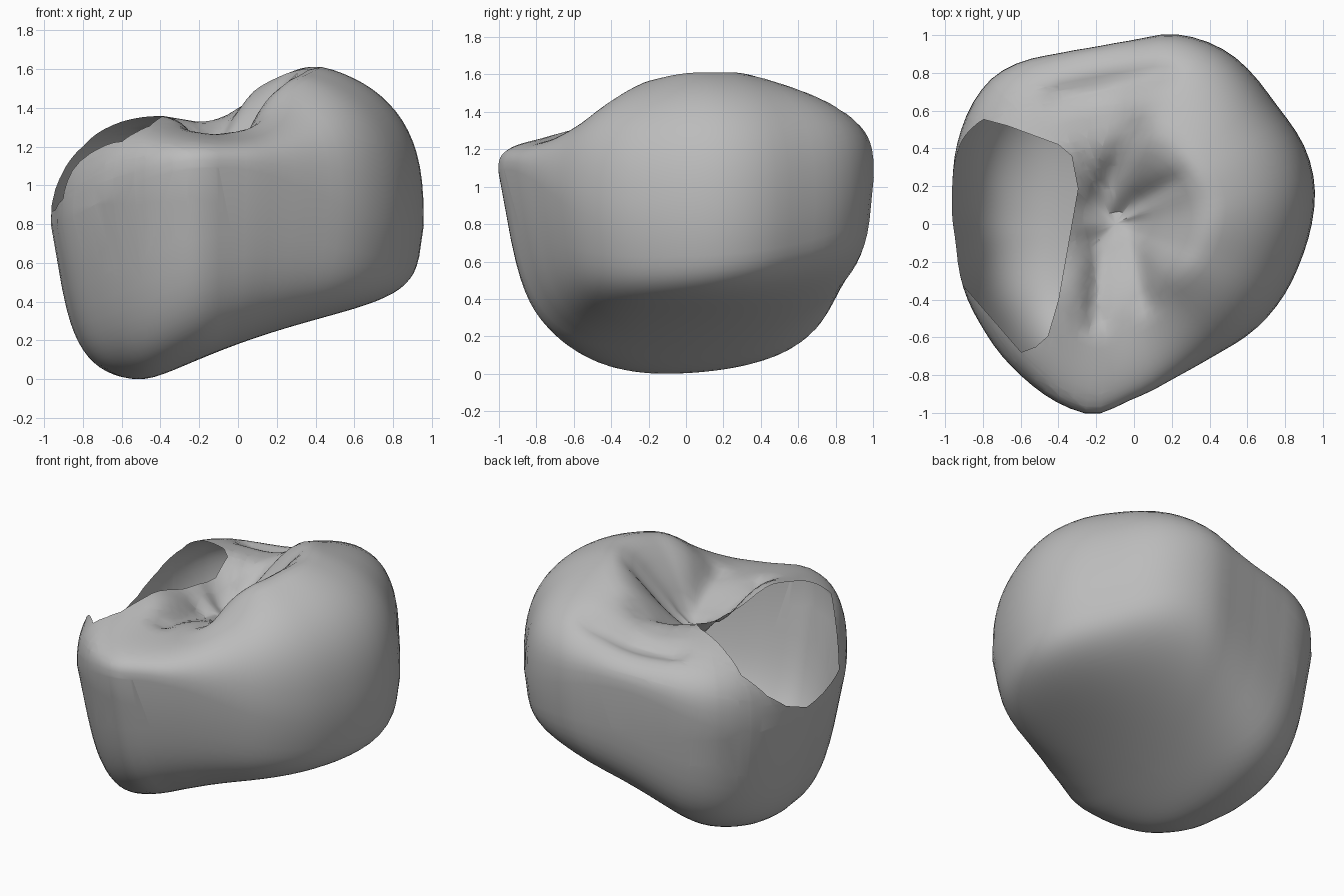
import bpy, bmesh, math
from mathutils import Vector

cube = bpy.data.objects.get("Cube")
if cube:
    bpy.data.objects.remove(cube, do_unlink=True)

CX = -0.1          # centre of the plan outline
SEGMENTS, RINGS = 80, 24

# Widest outline of the crown, seen in plan
OUTLINE = [(.96, .2), (.91, .4), (.75, .63), (.53, .89), (.38, .97), (.2, 1.01), (0, .97),
           (-.2, .935), (-.4, .9), (-.6, .86), (-.75, .78), (-.85, .65), (-.93, .45),
           (-.96, .2), (-.94, -.1), (-.9, -.35), (-.8, -.55), (-.6, -.8), (-.4, -.95),
           (-.2, -1.02), (-.05, -.94), (.2, -.82), (.33, -.75), (.45, -.68), (.65, -.55),
           (.8, -.37), (.88, -.2), (.95, .05)]
# Height of the chewing rim by angle in degrees
RIM = [(0, 1.65), (35, 1.64), (62, 1.55), (74, 1.47), (83, 1.38), (95, 1.31), (135, 1.38),
       (165, 1.42), (200, 1.38), (238, 1.36), (255, 1.28), (278, 1.25), (300, 1.37), (325, 1.57)]
# Grooves running over the chewing surface
GROOVES = [((-.4, .68), (.15, .8)), ((-.2, .1), (0, .5)), ((0, 0), (.06, -.4)),
           ((-.2, -.1), (-.2, -.5)), ((-.1, .05), (.2, .22))]
# Plan outline of the side opening, anticlockwise, and its sill as (y, z)
OPENING = [(-.27, .05), (-.33, .36), (-.4, .42), (-.67, .52), (-.82, .56), (-1.1, .5),
           (-1.1, -.1), (-.9, -.33), (-.75, -.55), (-.6, -.68), (-.52, -.65),
           (-.43, -.57), (-.4, -.4)]
SILL = [(-.7, 1.1), (-.5, .99), (-.3, .91), (-.1, .86), (.1, .85), (.3, .93), (.44, 1.04),
        (.56, 1.2)]


def periodic(table, angle):
    """Interpolate (degrees, value) pairs around a full turn."""
    table = sorted(table)
    table = [(table[-1][0] - 360, table[-1][1])] + table + [(table[0][0] + 360, table[0][1])]
    for (a, u), (b, v) in zip(table, table[1:]):
        if a <= angle <= b:
            return u + (v - u) * (angle - a) / (b - a)


def smooth_periodic(table, angle, spread):
    offsets = [spread * k / 3 for k in range(-3, 4)]
    return sum(periodic(table, (angle + o) % 360) for o in offsets) / len(offsets)


radii = [(math.degrees(math.atan2(y, x - CX)) % 360, math.hypot(x - CX, y)) for x, y in OUTLINE]


def groove_depth(x, y):
    depth = 0
    p = Vector((x, y))
    for a, b in GROOVES:
        a, d = Vector(a), Vector(b) - Vector(a)
        t = min(1, max(0, (p - a).dot(d) / d.length_squared))
        depth = max(depth, math.exp(-((p - a - d * t).length / .06) ** 2))
    return .05 * depth


def top_height(x, y, rho, deg):
    t = min(1, rho / .52)
    t = t * t * (3 - 2 * t)
    pit = 1.15
    return pit + (smooth_periodic(RIM, deg, 10) - pit) * t - groove_depth(x, y)


def base_height(x, y):
    slope = .21 + .37 * x - .17 * x * x
    return (slope + math.sqrt(slope * slope + .003)) / 2 + .16 * (y + .22) ** 2 - .045


def crown_point(deg, rho, upper):
    a = math.radians(deg)
    c, s = math.cos(a), math.sin(a)
    power = 2.8 + .5 * s * s if upper else 5
    bulge = max(0, 1 - rho ** power) ** (1 / power)
    # Below the waist the walls lean in, most of all at the front
    taper = 0 if upper else .11 - .055 * c - .045 * s
    r = smooth_periodic(radii, deg, 4) * rho * (1 - taper * bulge)
    x, y = CX + r * c, r * s
    waist = .78 + .3 * abs(s) ** 3
    goal = top_height(x, y, rho, deg) if upper else base_height(x, y)
    return Vector((x, y, waist + (goal - waist) * bulge))


# Crown shell: rings from the base centre, out to the waist, in to the top centre
bm = bmesh.new()
steps = [(math.sin(math.pi / 2 * k / RINGS), False) for k in range(1, RINGS + 1)]
steps += [(rho, True) for rho, _ in reversed(steps[:-1])]
rings = [[bm.verts.new(crown_point(360 * i / SEGMENTS, rho, up)) for i in range(SEGMENTS)]
         for rho, up in steps]
bottom, top = (bm.verts.new(crown_point(0, 0, up)) for up in (False, True))
for i in range(SEGMENTS):
    j = (i + 1) % SEGMENTS
    bm.faces.new((bottom, rings[0][j], rings[0][i]))
    bm.faces.new((top, rings[-1][i], rings[-1][j]))
    for low, high in zip(rings, rings[1:]):
        bm.faces.new((low[i], low[j], high[j], high[i]))
bmesh.ops.recalc_face_normals(bm, faces=bm.faces)

# Side opening: cut along each edge of its outline, then remove the patch inside
planes = [(Vector((0, ay, az)), Vector((0, az - bz, by - ay)).normalized())
          for (ay, az), (by, bz) in zip(SILL, SILL[1:])]
planes += [(Vector((ax, ay, 0)), Vector((ay - by, bx - ax, 0)).normalized())
           for (ax, ay), (bx, by) in zip(OPENING, OPENING[1:] + OPENING[:1])]
for co, no in planes:
    region = [f for f in bm.faces if f.calc_center_median().x < -.1
              and f.calc_center_median().z > .7]
    geom = set(region) | {e for f in region for e in f.edges} | {v for f in region for v in f.verts}
    bmesh.ops.bisect_plane(bm, geom=list(geom), dist=1e-5, plane_co=co, plane_no=no)
patch = [f for f in bm.faces
         if all((f.calc_center_median() - co).dot(no) > 0 for co, no in planes)]
bmesh.ops.delete(bm, geom=patch, context='FACES')

# Rest the crown on the ground
lowest = min(v.co.z for v in bm.verts)
for v in bm.verts:
    v.co.z -= lowest

mesh = bpy.data.meshes.new("crown_shell")
bm.to_mesh(mesh)
bm.free()
crown = bpy.data.objects.new("crown_shell", mesh)
bpy.context.collection.objects.link(crown)

grey = bpy.data.materials.new("plain_grey")
grey.use_nodes = True
colour = (.5, .5, .5, 1)
grey.diffuse_color = colour
grey.node_tree.nodes["Principled BSDF"].inputs["Base Color"].default_value = colour
mesh.materials.append(grey)

bpy.context.view_layer.objects.active = crown
crown.select_set(True)
bpy.ops.object.shade_smooth_by_angle(angle=math.radians(40))
